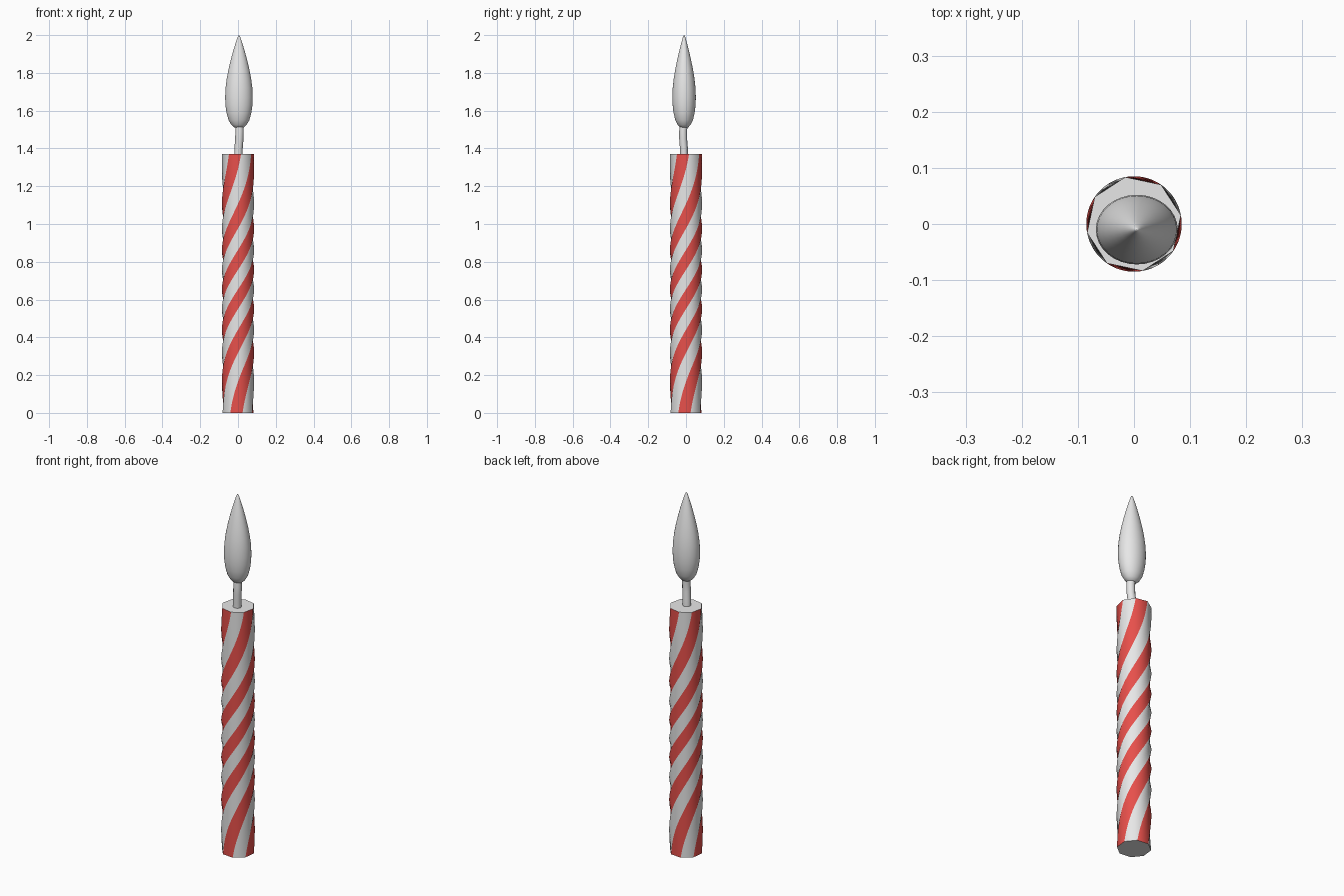
import bpy, bmesh, math

if "Cube" in bpy.data.objects:
    bpy.data.objects.remove(bpy.data.objects["Cube"])

def material(name, rgb):
    m = bpy.data.materials.new(name)
    m.diffuse_color = (*rgb, 1)
    m.use_nodes = True
    m.node_tree.nodes["Principled BSDF"].inputs["Base Color"].default_value = m.diffuse_color
    return m

WHITE = material("wax_white", (0.8, 0.8, 0.8))
RED = material("stripe_red", (0.8, 0.08, 0.07))

def loft(name, rings, mats, face_rule=None, angle=60):
    """Skin a list of equal-length point rings and cap both ends."""
    bm = bmesh.new()
    loops = [[bm.verts.new(p) for p in ring] for ring in rings]
    n = len(loops[0])
    for a, b in zip(loops, loops[1:]):
        for i in range(n):
            j = (i + 1) % n
            f = bm.faces.new((a[i], a[j], b[j], b[i]))
            if face_rule:
                f.material_index = face_rule(i)
    bm.faces.new(loops[0][::-1])
    bm.faces.new(loops[-1])
    mesh = bpy.data.meshes.new(name)
    bm.to_mesh(mesh)
    bm.free()
    for m in mats:
        mesh.materials.append(m)
    ob = bpy.data.objects.new(name, mesh)
    bpy.context.collection.objects.link(ob)
    bpy.ops.object.select_all(action='DESELECT')
    bpy.context.view_layer.objects.active = ob
    ob.select_set(True)
    bpy.ops.object.shade_smooth_by_angle(angle=math.radians(angle))
    return ob

def ring(cx, cy, z, rx, ry, n, phase=0.0):
    return [(cx + rx * math.cos(phase + math.tau * i / n),
             cy + ry * math.sin(phase + math.tau * i / n), z) for i in range(n)]

# Candle body: octagonal prism twisted with eased ends, alternate sides red
HEIGHT, RADIUS, ROWS = 1.37, 0.085, 90
TOP_PHASE, TWIST = -124.5, 444
body = []
for r in range(ROWS + 1):
    t = 1 - r / ROWS                      # 0 at the top, 1 at the bottom
    ease = 0.3 * t + 0.7 * t * t * (3 - 2 * t)
    body.append(ring(0, 0, HEIGHT * r / ROWS, RADIUS, RADIUS, 8,
                     math.radians(TOP_PHASE - TWIST * ease)))
loft("candle_body", body, [WHITE, RED], lambda i: 1 - i % 2)

# Wick: thin, slightly bent tube
wick = [(0.002, -0.010, 1.36), (0.003, -0.011, 1.40), (0.007, -0.015, 1.45),
        (0.008, -0.015, 1.49), (0.007, -0.013, 1.53)]
loft("wick", [ring(x, y, z, 0.022, 0.021, 12) for x, y, z in wick], [WHITE])

# Flame: slightly flattened teardrop
flame = [(1.507, 0.012), (1.512, 0.026), (1.525, 0.040), (1.55, 0.055),
         (1.59, 0.066), (1.63, 0.0715), (1.67, 0.073), (1.72, 0.071),
         (1.77, 0.0645), (1.82, 0.055), (1.87, 0.043), (1.92, 0.0295),
         (1.96, 0.017), (1.985, 0.009), (1.996, 0.004), (2.0, 0.0008)]
loft("flame", [ring(0.005, -0.010, z, r, r * 0.85, 32) for z, r in flame], [WHITE])
